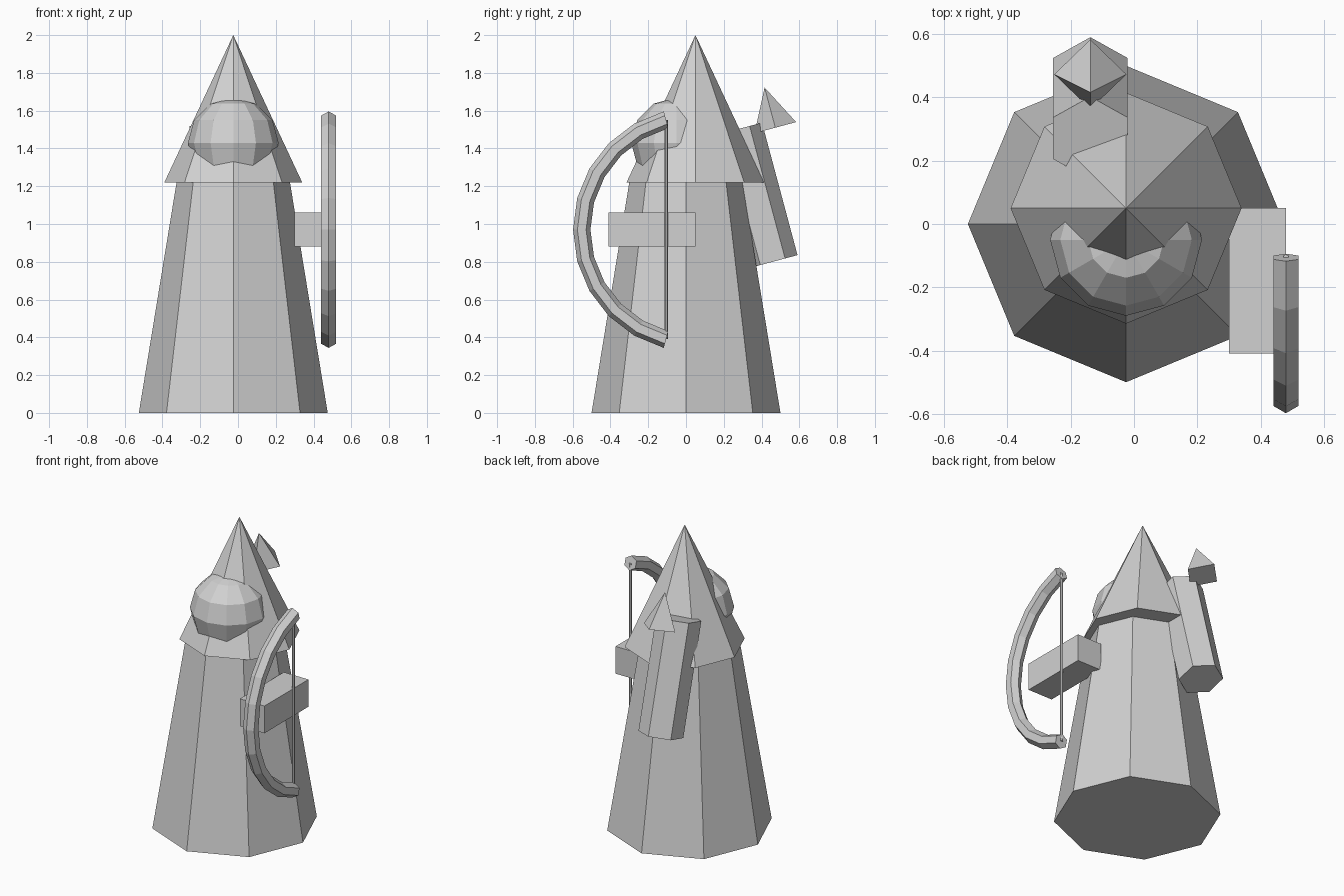
import bpy, bmesh
from math import sin, cos, pi, radians
from mathutils import Matrix, Vector

cube = bpy.data.objects.get("Cube")
if cube:
    bpy.data.objects.remove(cube, do_unlink=True)

grey = bpy.data.materials.new("plain grey")
grey.use_nodes = True
GREY = (0.64, 0.64, 0.64, 1)
grey.diffuse_color = GREY
for node in grey.node_tree.nodes:
    if node.type == 'BSDF_PRINCIPLED':
        node.inputs["Base Color"].default_value = GREY

MID_X = -0.025


def finish(name, bm):
    """Turn a bmesh into a flat shaded grey object."""
    bmesh.ops.recalc_face_normals(bm, faces=bm.faces)
    mesh = bpy.data.meshes.new(name)
    bm.to_mesh(mesh)
    bm.free()
    mesh.materials.append(grey)
    obj = bpy.data.objects.new(name, mesh)
    bpy.context.collection.objects.link(obj)
    return obj


def cone(name, sides, r1, r2, height, base, tilt=0, turn=0):
    """Cone or prism standing on base, leaning by tilt degrees about x."""
    bm = bmesh.new()
    place = (Matrix.Translation(base) @ Matrix.Rotation(radians(tilt), 4, 'X')
             @ Matrix.Translation((0, 0, height / 2))
             @ Matrix.Rotation(radians(turn), 4, 'Z'))
    bmesh.ops.create_cone(bm, cap_ends=True, segments=sides, radius1=r1,
                          radius2=r2, depth=height, matrix=place)
    bmesh.ops.remove_doubles(bm, verts=bm.verts, dist=0.0001)
    return finish(name, bm)


def box(name, low, high):
    bm = bmesh.new()
    low, high = Vector(low), Vector(high)
    place = (Matrix.Translation((low + high) / 2)
             @ Matrix.Diagonal((*(high - low), 1)))
    bmesh.ops.create_cube(bm, size=1, matrix=place)
    return finish(name, bm)


def arc_tube(name, centre, radius, thick, sweep, steps, sides=6):
    """Tube bent round the x axis, bulging towards the front."""
    bm = bmesh.new()
    rings = []
    for i in range(steps + 1):
        a = radians(sweep * (2 * i / steps - 1))
        ring = []
        for k in range(sides):
            b = 2 * pi * k / sides
            r = radius + thick * cos(b)
            ring.append(bm.verts.new(Vector(centre) + Vector(
                (thick * sin(b), -r * cos(a), r * sin(a)))))
        rings.append(ring)
    for lower, upper in zip(rings, rings[1:]):
        for k in range(sides):
            n = (k + 1) % sides
            bm.faces.new((lower[k], lower[n], upper[n], upper[k]))
    bm.faces.new(rings[0])
    bm.faces.new(rings[-1])
    return finish(name, bm)


# Cloak and pointed hood
cone("cloak", 8, 0.5, 0.297, 1.24, (MID_X, 0, 0), turn=0)
cone("hood", 8, 0.365, 0, 0.78, (MID_X, 0.05, 1.22), turn=0)

# Head
bm = bmesh.new()
bmesh.ops.create_uvsphere(bm, u_segments=12, v_segments=6, radius=0.24,
                          matrix=Matrix.Translation((MID_X, -0.05, 1.43)))
finish("head", bm)

# Arm reaching forward on the left side
box("left_arm", (0.30, -0.41, 0.88), (0.48, 0.05, 1.06))

# Bow and its string
arc_tube("bow", (0.48, 0.05, 0.97), 0.602, 0.046, 75, 10)
cone("bow_string", 6, 0.009, 0.009, 1.16, (0.48, -0.105, 0.39))

# Quiver leaning on the back, with an arrow head above it
cone("quiver", 6, 0.136, 0.136, 0.726, (-0.138, 0.459, 0.80), tilt=15, turn=0)
cone("arrow_head", 4, 0.114, 0, 0.22, (-0.138, 0.473, 1.51), tilt=15, turn=0)
